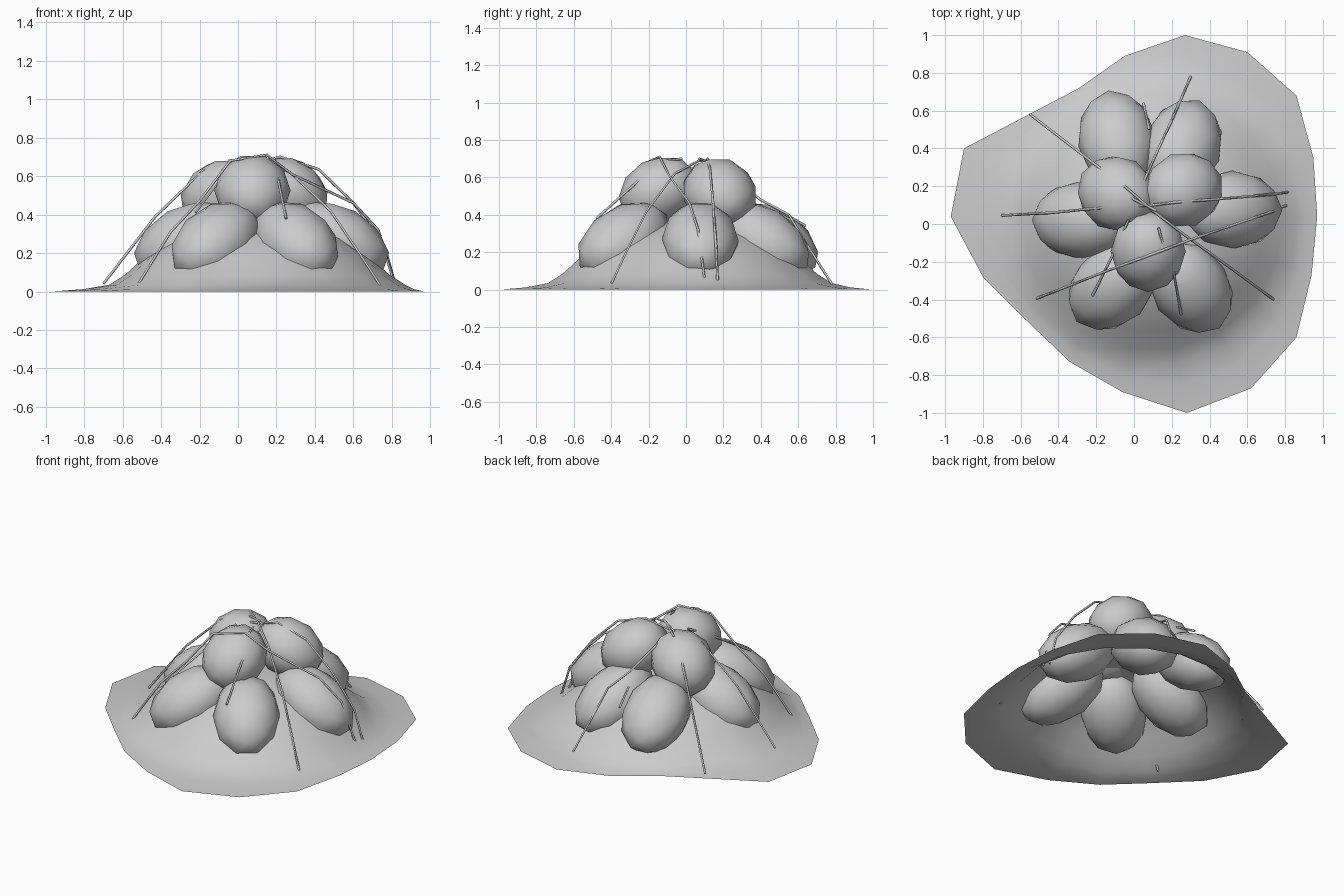
import bpy, bmesh, math
from mathutils import Vector, Matrix

if "Cube" in bpy.data.objects:
    bpy.data.objects.remove(bpy.data.objects["Cube"])


def add_mesh(name, bm):
    me = bpy.data.meshes.new(name)
    for f in bm.faces:
        f.smooth = True
    bm.to_mesh(me)
    bm.free()
    ob = bpy.data.objects.new(name, me)
    bpy.context.collection.objects.link(ob)
    return ob


# Earth mound: open shell lofted from an irregular rim to a rounded top
rim = [(-.97, .04), (-.9, .4), (-.29, .72), (-.05, .89), (.27, 1), (.6, .91),
       (.86, .68), (.95, .35), (.97, .04), (.94, -.27), (.86, -.6), (.62, -.87),
       (.28, -1), (-.06, -.89), (-.34, -.73), (-.57, -.51), (-.8, -.28)]
centre = Vector((.1, .02))
bm = bmesh.new()
rings = [[bm.verts.new((x, y, 0)) for x, y in reversed(rim)]]
# (radius, height, blend towards the rim outline)
for radius, z, blend in [(.77, .012, .45), (.77, .035, 0), (.69, .085, 0), (.59, .175, 0),
                         (.45, .275, 0), (.3, .34, 0), (.15, .37, 0)]:
    ring = []
    for x, y in reversed(rim):
        d = (Vector((x, y)) - centre).normalized()
        p = (centre + d * radius).lerp(Vector((x, y)), blend)
        ring.append(bm.verts.new((p.x, p.y, z)))
    rings.append(ring)
n = len(rim)
for a, b in zip(rings, rings[1:]):
    for i in range(n):
        j = (i + 1) % n
        bm.faces.new((a[i], a[j], b[j], b[i]))
top = bm.verts.new((centre.x, centre.y, .375))
for i in range(n):
    bm.faces.new((rings[-1][i], rings[-1][(i + 1) % n], top))
bm.normal_update()
add_mesh("earth_mound", bm)


# Lumps: faceted-outline ellipsoids leaning outwards down the mound
def lump(name, pos, yaw, pitch, radii):
    bm = bmesh.new()
    bmesh.ops.create_icosphere(bm, subdivisions=2, radius=1.02)
    bm.transform(Matrix.Translation(pos) @ Matrix.Rotation(math.radians(yaw), 4, 'Z')
                 @ Matrix.Rotation(math.radians(pitch), 4, 'Y')
                 @ Matrix.Diagonal((*radii, 1)))
    add_mesh(name, bm)


lower = [(.52, .075, 0), (.255, .405, 70), (-.09, .445, 100),
         (-.275, .02, 180), (-.115, -.33, 225), (.3, -.335, 305)]
for i, (x, y, yaw) in enumerate(lower):
    lump(f"lower_lump_{i}", (x, y, .26), yaw, 30, (.285, .203, .178))
upper = [(-.09, .16, .5, 150), (.26, .18, .515, 20), (.075, -.145, .525, 270)]
for i, (x, y, z, yaw) in enumerate(upper):
    lump(f"upper_lump_{i}", (x, y, z), yaw, 30, (.222, .195, .175))

# Thin straws draped over the pile
straws = [
    [(-.7, .045, .04), (-.43, .06, .39), (-.18, .085, .63), (.1, .1, .67),
     (.22, .115, .7), (.42, .13, .635), (.6, .145, .46), (.76, .16, .24), (.82, .17, .03)],
    [(-.53, -.4, .02), (-.35, -.33, .31), (-.2, -.27, .47), (-.04, -.21, .68), (.15, -.14, .71),
     (.28, -.09, .61), (.6, .02, .46), (.73, .065, .32), (.81, .1, .05)],
    [(-.55, .58, .03), (-.16, .28, .6), (0, .13, .68), (.12, .07, .7)],
    [(.3, .78, .03), (.24, .64, .25), (.2, .55, .4)],
    [(.74, -.4, .03), (.63, -.32, .2), (.48, -.21, .42), (.27, -.06, .62),
     (.1, .07, .69), (-.05, .2, .68)],
    [(-.22, -.38, .41), (-.1, -.14, .57), (-.03, .02, .66)],
    [(.25, -.48, .38), (.2, -.2, .63), (.15, -.1, .69), (.13, -.02, .7)],
    [(.2, .55, .4), (.13, .4, .48), (.05, .22, .62)],
    [(.05, .64, .34), (.08, .5, .42)],
]
for i, pts in enumerate(straws):
    cu = bpy.data.curves.new(f"straw_{i}", 'CURVE')
    cu.dimensions = '3D'
    cu.bevel_depth = .007
    cu.bevel_resolution = 0
    cu.use_fill_caps = True
    sp = cu.splines.new('POLY')
    sp.points.add(len(pts) - 1)
    for p, c in zip(sp.points, pts):
        p.co = (*c, 1)
    bpy.context.collection.objects.link(bpy.data.objects.new(f"straw_{i}", cu))
